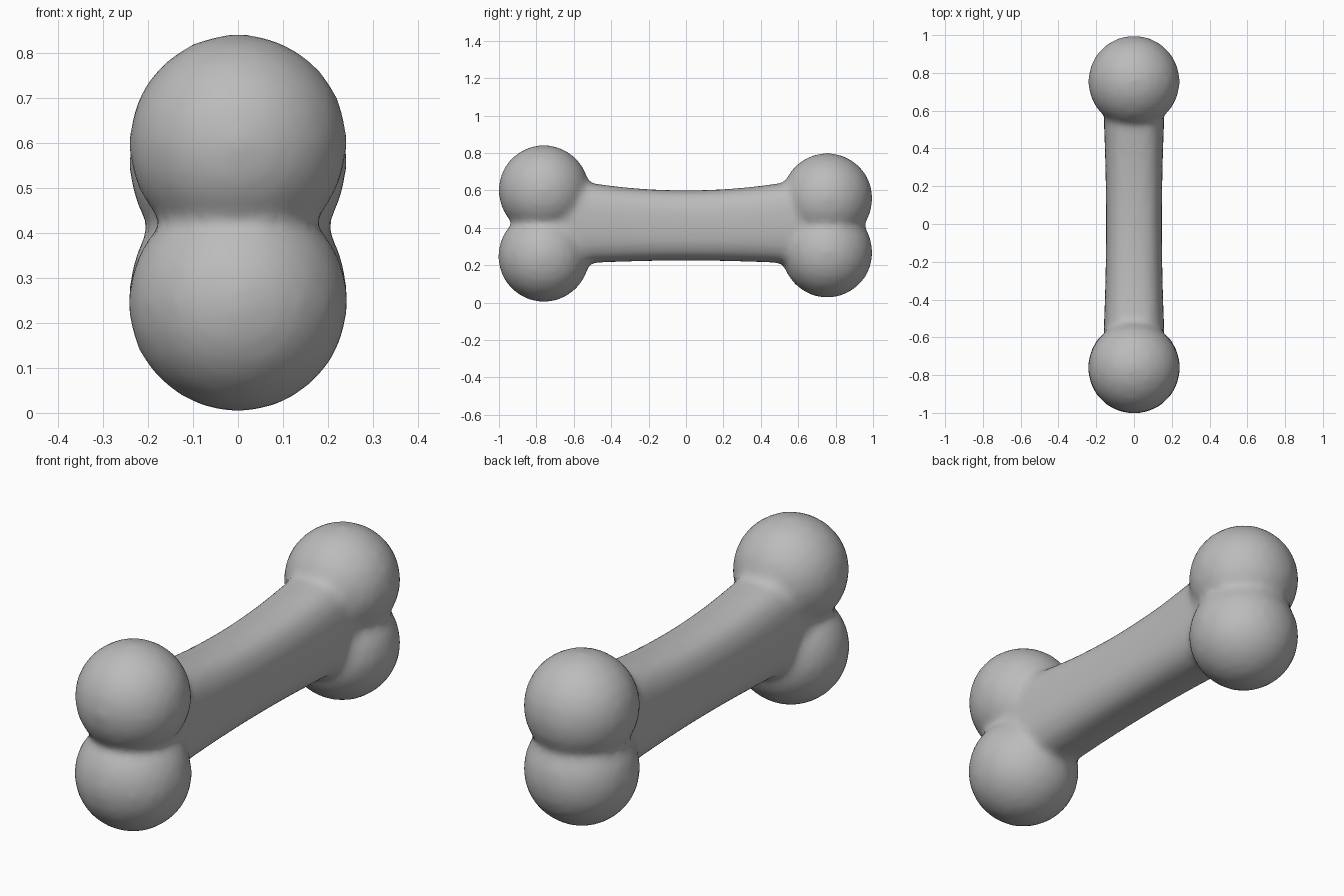
import bpy, bmesh, math
from mathutils import Matrix, Vector

if "Cube" in bpy.data.objects:
    bpy.data.objects.remove(bpy.data.objects["Cube"])

bm = bmesh.new()

# four knobs: (y, z, radius)
for y, z, r in [(-0.76, 0.60, 0.244), (-0.76, 0.247, 0.246),
                (0.755, 0.557, 0.244), (0.755, 0.268, 0.244)]:
    bmesh.ops.create_icosphere(bm, subdivisions=3, radius=r,
                               matrix=Matrix.Translation((0, y, z)))

# shaft: rounded-box sections lofted along y, thinner in the middle
SIDES, STEPS, HALF = 32, 16, 0.68


def section(y):
    t = min(abs(y) / 0.5, 1.15) ** 2
    top = 0.60 + 0.038 * t
    bottom = 0.224 - 0.012 * t
    half_x = 0.148 + 0.010 * t
    ring = []
    for i in range(SIDES):
        a = math.tau * i / SIDES
        c, s = math.cos(a), math.sin(a)
        px = math.copysign(abs(c) ** 0.72, c) * half_x
        pz = math.copysign(abs(s) ** 0.72, s) * (top - bottom) / 2
        ring.append(bm.verts.new((px, y, (top + bottom) / 2 + pz)))
    return ring


rings = [section(-HALF + 2 * HALF * k / STEPS) for k in range(STEPS + 1)]
for a, b in zip(rings, rings[1:]):
    for i in range(SIDES):
        j = (i + 1) % SIDES
        bm.faces.new((a[i], a[j], b[j], b[i]))
bm.faces.new(rings[0][::-1])
bm.faces.new(rings[-1])
bm.normal_update()
side = rings[8][0]
if side.normal.x < 0:
    bmesh.ops.reverse_faces(bm, faces=[f for f in bm.faces if len(f.verts) != 3])

mesh = bpy.data.meshes.new("bone")
bm.to_mesh(mesh)
bm.free()
bone = bpy.data.objects.new("bone", mesh)
bpy.context.collection.objects.link(bone)

# single plain colour
grey = bpy.data.materials.new("light grey")
grey.diffuse_color = (0.5, 0.5, 0.5, 1)
grey.use_nodes = True
grey.node_tree.nodes["Principled BSDF"].inputs["Base Color"].default_value = grey.diffuse_color
mesh.materials.append(grey)

# fuse the parts and soften the joins
fuse = bone.modifiers.new("fuse", 'REMESH')
fuse.mode = 'VOXEL'
fuse.voxel_size = 0.02
fuse.use_smooth_shade = True
soft = bone.modifiers.new("soften", 'SMOOTH')
soft.factor = 0.5
soft.iterations = 8
